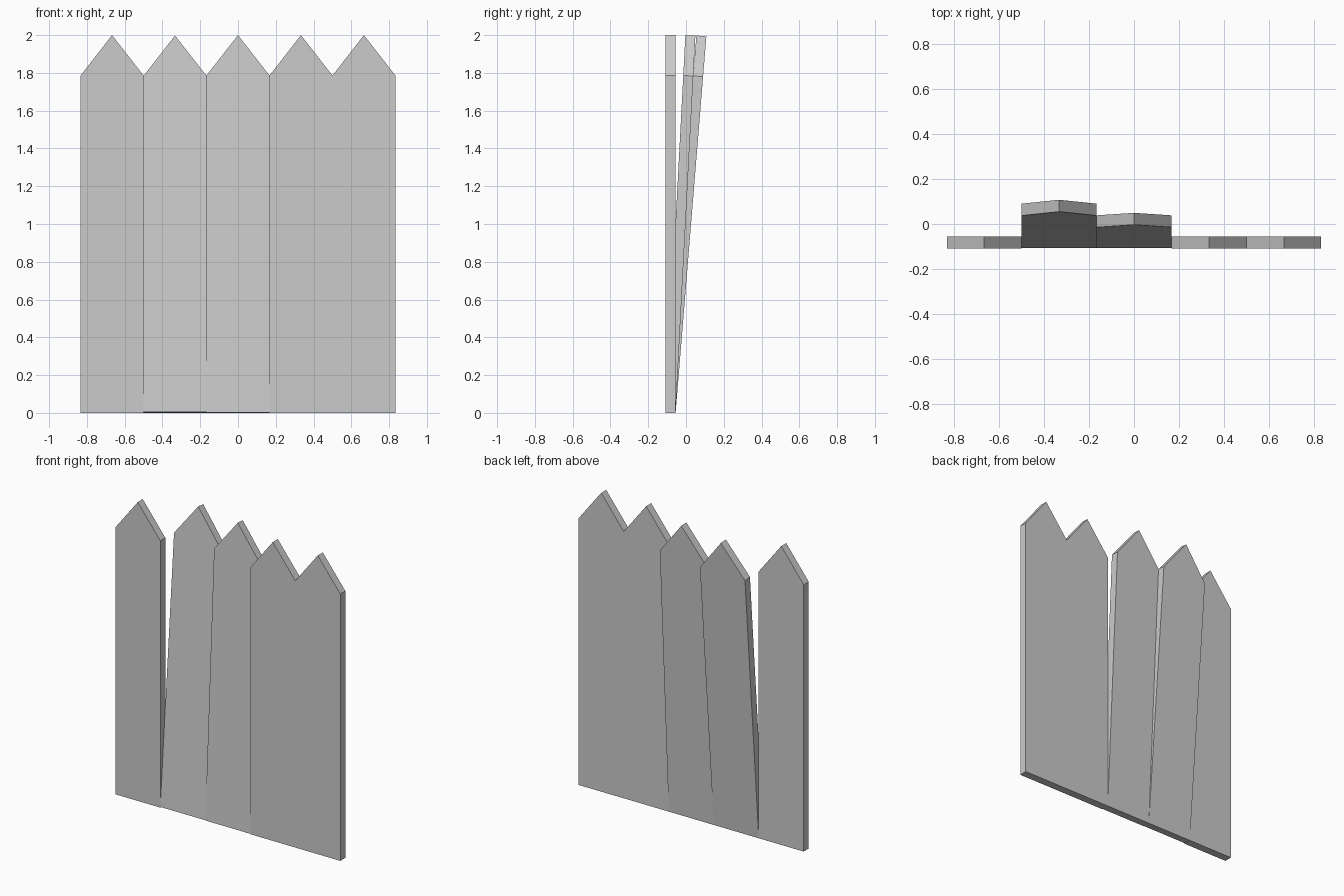
import bpy
import bmesh
from math import radians
from mathutils import Matrix, Vector

if "Cube" in bpy.data.objects:
    bpy.data.objects.remove(bpy.data.objects["Cube"])

W, T = 1 / 3, 0.053        # plank width and thickness
FRONT = -0.108             # front face of the upright planks
SHOULDER, PEAK = 1.786, 2.0


def plank(name, x, lean):
    """Pointed fence plank, leaning backwards about its lower back edge."""
    h = W / 2
    profile = [(-h, 0), (h, 0), (h, SHOULDER), (0, PEAK), (-h, SHOULDER)]
    bm = bmesh.new()
    face = bm.faces.new([bm.verts.new((px, -T, pz)) for px, pz in profile])
    ext = bmesh.ops.extrude_face_region(bm, geom=[face])
    verts = [v for v in ext["geom"] if isinstance(v, bmesh.types.BMVert)]
    bmesh.ops.translate(bm, verts=verts, vec=Vector((0, T, 0)))
    bmesh.ops.recalc_face_normals(bm, faces=bm.faces)
    bm.transform(Matrix.Translation((x, FRONT + T, 0))
                 @ Matrix.Rotation(radians(-lean), 4, 'X'))
    mesh = bpy.data.meshes.new(name)
    bm.to_mesh(mesh)
    bm.free()
    bpy.context.collection.objects.link(bpy.data.objects.new(name, mesh))


# Five planks in a row, two of them tilted backwards
for i, lean in enumerate((0, 4.67, 3.0, 0, 0)):
    plank(f"fence_plank_{i + 1}", (i - 2) * W, lean)
